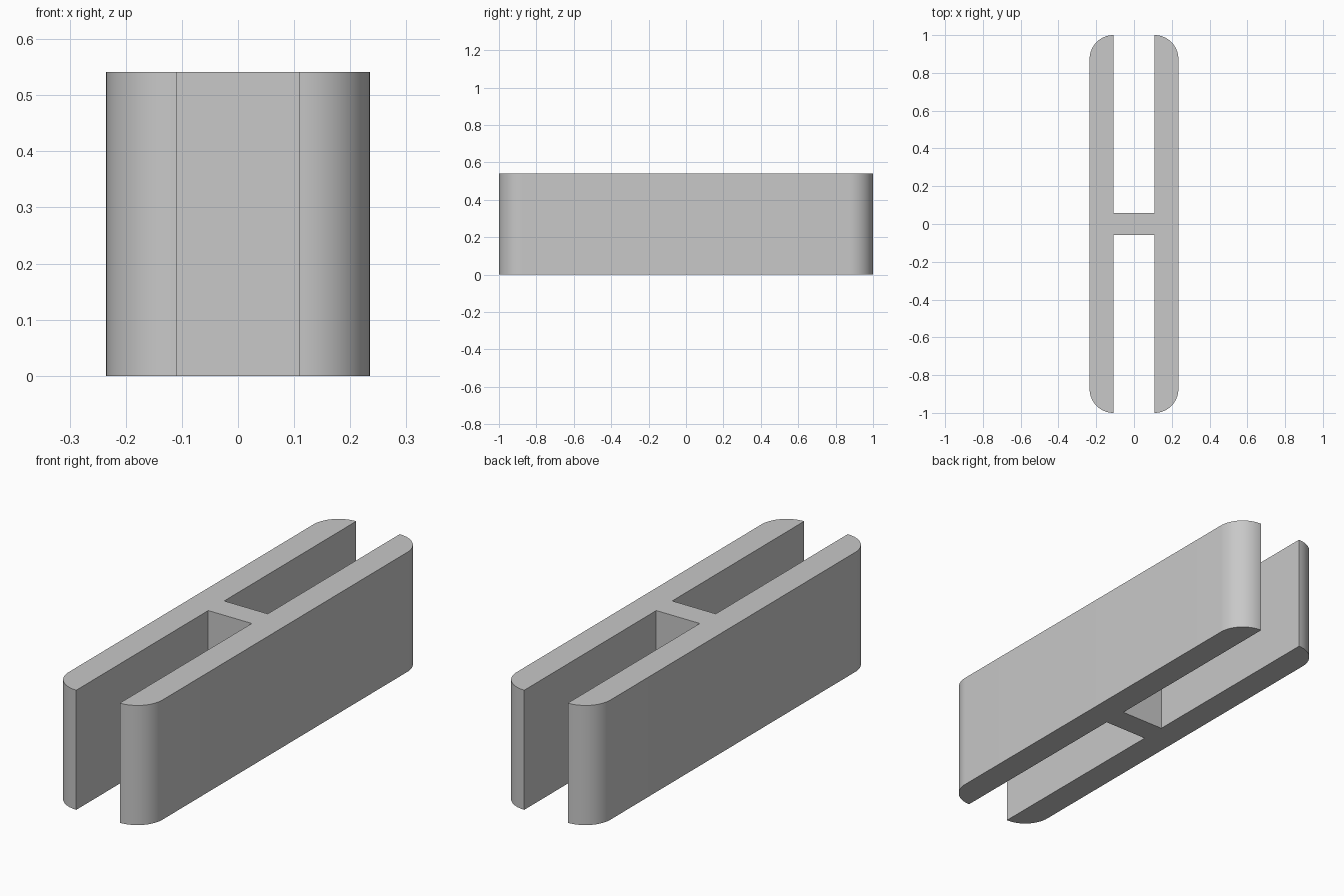
import bpy
import bmesh
from math import cos, sin, pi

cube = bpy.data.objects.get("Cube")
if cube:
    bpy.data.objects.remove(cube, do_unlink=True)

OUTER, INNER = 0.235, 0.109   # half widths of the body and the slots
HALF_LENGTH, HALF_WEB = 1.0, 0.057
HEIGHT = 0.541
RADIUS = OUTER - INNER        # rounded outer corners
STEPS = 16

# Plain grey material
grey = bpy.data.materials.new("grey")
grey.use_nodes = True
colour = (0.58, 0.58, 0.58, 1)
grey.diffuse_color = colour
grey.node_tree.nodes["Principled BSDF"].inputs["Base Color"].default_value = colour

# One quarter of the H-shaped outline, from the outer side round to the web
quarter = []
for i in range(STEPS + 1):
    a = pi / 2 * i / STEPS
    quarter.append((INNER + RADIUS * cos(a), HALF_LENGTH - RADIUS + RADIUS * sin(a)))
quarter.append((INNER, HALF_WEB))

# Mirror the quarter into the full counter-clockwise outline
back = quarter + [(-x, y) for x, y in reversed(quarter)]
outline = back + [(-x, -y) for x, y in back]

# Extrude the outline upwards
bm = bmesh.new()
base = bm.faces.new([bm.verts.new((x, y, 0)) for x, y in outline])
top = bmesh.ops.extrude_face_region(bm, geom=[base], use_keep_orig=True)["geom"]
bmesh.ops.translate(bm, vec=(0, 0, HEIGHT),
                    verts=[v for v in top if isinstance(v, bmesh.types.BMVert)])
bmesh.ops.recalc_face_normals(bm, faces=bm.faces[:])
mesh = bpy.data.meshes.new("double_slot_connector")
bm.to_mesh(mesh)
bm.free()
mesh.materials.append(grey)

connector = bpy.data.objects.new("double_slot_connector", mesh)
bpy.context.collection.objects.link(connector)

# Smooth the rounded corners and keep the other edges sharp
bpy.context.view_layer.objects.active = connector
connector.select_set(True)
bpy.ops.object.shade_smooth_by_angle(angle=pi / 6)
